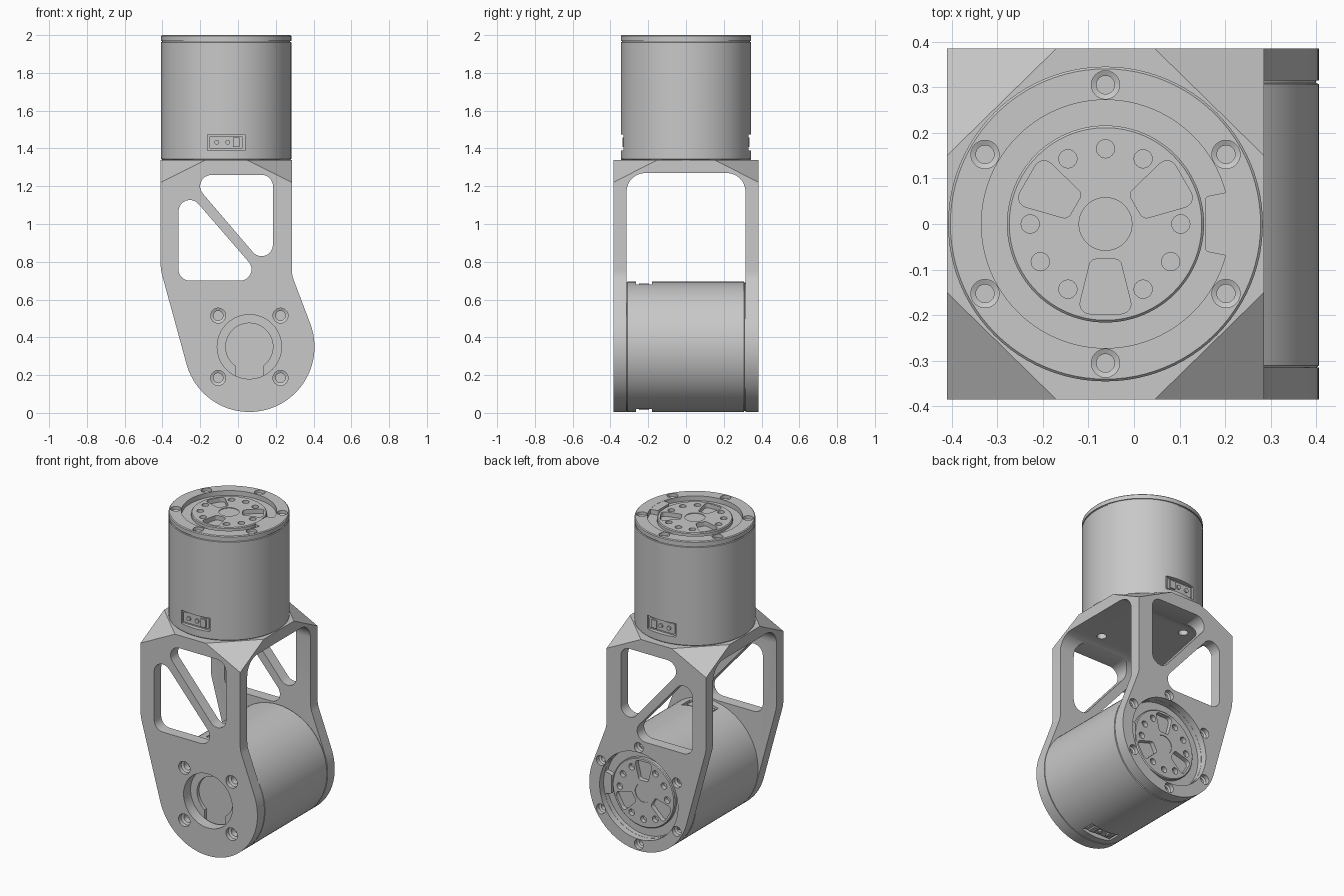
import bpy, bmesh
from math import sin, cos, tan, acos, asin, atan2, radians, pi, hypot
from mathutils import Vector, Matrix

if "Cube" in bpy.data.objects:
    bpy.data.objects.remove(bpy.data.objects["Cube"])

grey = bpy.data.materials.new("machined grey")
grey.use_nodes = True
grey.diffuse_color = (0.58, 0.58, 0.58, 1)
grey.node_tree.nodes["Principled BSDF"].inputs["Base Color"].default_value = grey.diffuse_color

AXES = {"x": lambda a, b, t: (t, a, b),
        "y": lambda a, b, t: (a, t, b),
        "z": lambda a, b, t: (a, b, t)}


def arc(cx, cy, r, a0=0.0, a1=2 * pi, n=64, closed=False):
    """Points along an arc; a full circle leaves out the last point."""
    return [(cx + r * cos(a0 + (a1 - a0) * i / n), cy + r * sin(a0 + (a1 - a0) * i / n))
            for i in range(n + (1 if closed else 0))]


def fillet(corners, n=8):
    """Round a polygon given as (x, y, radius) corners."""
    out = []
    for i, (x, y, r) in enumerate(corners):
        p = Vector((x, y))
        if r == 0:
            out.append((x, y))
            continue
        a = (Vector(corners[i - 1][:2]) - p).normalized()
        b = (Vector(corners[(i + 1) % len(corners)][:2]) - p).normalized()
        half = acos(a.dot(b)) / 2
        c = p + (a + b).normalized() * (r / sin(half))
        u, v = p + a * (r / tan(half)) - c, p + b * (r / tan(half)) - c
        start = atan2(u.y, u.x)
        sweep = atan2(u.x * v.y - u.y * v.x, u.dot(v))
        out += arc(c.x, c.y, r, start, start + sweep, n, True)
    return out


def add_prism(bm, pts, lo, hi, axis):
    f = AXES[axis]
    bottom = [bm.verts.new(f(a, b, lo)) for a, b in pts]
    top = [bm.verts.new(f(a, b, hi)) for a, b in pts]
    faces = [bm.faces.new(bottom), bm.faces.new(top)]
    for i in range(len(pts)):
        j = (i + 1) % len(pts)
        faces.append(bm.faces.new((bottom[i], bottom[j], top[j], top[i])))
    bmesh.ops.recalc_face_normals(bm, faces=faces)


def add_lathe(bm, profile, n, matrix=Matrix()):
    """Spin an (r, z) profile, which starts and ends on the axis, about z."""
    part = bmesh.new()
    verts = [part.verts.new((r, 0, z)) for r, z in profile]
    edges = [part.edges.new(pair) for pair in zip(verts, verts[1:])]
    bmesh.ops.spin(part, geom=verts + edges, cent=(0, 0, 0), axis=(0, 0, 1),
                   angle=2 * pi, steps=n)
    bmesh.ops.remove_doubles(part, verts=part.verts, dist=1e-5)
    bmesh.ops.recalc_face_normals(part, faces=part.faces)
    part.transform(matrix)
    mesh = bpy.data.meshes.new("lathe part")
    part.to_mesh(mesh)
    part.free()
    bm.from_mesh(mesh)
    bpy.data.meshes.remove(mesh)


def make(name, bm):
    mesh = bpy.data.meshes.new(name)
    bm.to_mesh(mesh)
    bm.free()
    mesh.materials.append(grey)
    obj = bpy.data.objects.new(name, mesh)
    bpy.context.collection.objects.link(obj)
    return obj


def cut(obj, bm):
    """Subtract the solids in bm from obj."""
    cutter = make("cutter", bm)
    cutter.hide_render = True
    mod = obj.modifiers.new("cut", "BOOLEAN")
    mod.operation, mod.solver, mod.object = "DIFFERENCE", "EXACT", cutter
    bpy.context.view_layer.update()
    mesh = bpy.data.meshes.new_from_object(obj.evaluated_get(bpy.context.evaluated_depsgraph_get()))
    obj.modifiers.clear()
    obj.data = mesh
    bpy.data.objects.remove(cutter)


def finish(obj, matrix=Matrix()):
    obj.matrix_world = matrix
    bpy.ops.object.select_all(action="DESELECT")
    obj.select_set(True)
    bpy.context.view_layer.objects.active = obj
    bpy.ops.object.shade_smooth_by_angle(angle=radians(30))


def rect(x0, x1, y0, y1, r=0):
    return fillet([(x0, y0, r), (x1, y0, r), (x1, y1, r), (x0, y1, r)], 4)


R = 0.345                      # motor and bracket-end radius
TOP_X = -0.0625                # upper motor axis
PX, PZ = 0.06, 0.35            # lower motor axis
SCREW = [(0, 0.03), (0.031, 0.03), (0.031, -0.02), (0.02, -0.025), (0.02, -0.06), (0, -0.06)]
RING = [radians(30 + 60 * k) for k in range(6)]


def motor(prefix, matrix, flange_r, flange_screws):
    # Housing, flange, recess and output rotor as one turned solid
    bm = bmesh.new()
    add_lathe(bm, [(0, 0), (0.34, 0), (R, 0.005), (R, 0.622), (0.339, 0.624), (0.339, 0.63),
                   (flange_r, 0.63), (flange_r, 0.655), (flange_r - 0.005, 0.66), (0.272, 0.66),
                   (0.272, 0.63), (0.216, 0.63), (0.216, 0.648), (0.211, 0.653), (0, 0.653)], 96)
    body = make(prefix + "_motor_body", bm)

    # Rotor pockets, bolt circle, hub line, cable sockets and rear recess
    bm = bmesh.new()
    for k in range(12):
        turn = Matrix.Rotation(radians(30 * k), 2)
        if k in (1, 5, 9):
            pocket = fillet([(0.077, -0.032, 0.015), (0.197, -0.062, 0.022),
                             (0.197, 0.062, 0.022), (0.077, 0.032, 0.015)], 5)
            add_prism(bm, [tuple(turn @ Vector(p)) for p in pocket], 0.625, 0.7, "z")
        else:
            add_prism(bm, arc(*(turn @ Vector((0.165, 0))), 0.02, n=24), 0.625, 0.7, "z")
    add_prism(bm, arc(0, 0, 0.058, n=40), 0.649, 0.7, "z")
    for s in (-1, 1):
        add_prism(bm, rect(-0.1, 0.1, 0.05, 0.135), s * 0.318, s * 0.4, "y")
    w = 0.074
    gap = asin(w / 0.125)
    add_prism(bm, arc(0, 0, 0.125, pi / 2 + gap, 2.5 * pi - gap, 48, True) + [(w, 0.18), (-w, 0.18)],
              -0.02, 0.02, "z")
    if flange_screws:
        for a in RING:
            add_lathe(bm, SCREW, 24, Matrix.Translation((0.305 * cos(a), 0.305 * sin(a), 0.66)))
    cut(body, bm)
    finish(body, matrix)

    # Index tab reaching in from the flange
    bm = bmesh.new()
    add_prism(bm, fillet([(0.218, -0.06, 0.012), (0.278, -0.072, 0), (0.278, 0.072, 0),
                          (0.218, 0.06, 0.012)], 5), 0.62, 0.659, "z")
    finish(make(prefix + "_index_tab", bm), matrix)

    # Cable connectors set in the sockets
    for side, s in (("front", -1), ("back", 1)):
        bm = bmesh.new()
        add_prism(bm, rect(-0.088, 0.088, 0.06, 0.125, 0.006), s * 0.31, s * 0.326, "y")
        add_prism(bm, rect(0.035, 0.07, 0.067, 0.118), s * 0.32, s * 0.335, "y")
        for x in (-0.05, 0.008):
            add_prism(bm, arc(x, 0.0925, 0.013, n=16), s * 0.32, s * 0.335, "y")
        finish(make(prefix + "_connector_" + side, bm), matrix)


motor("upper", Matrix.Translation((TOP_X, 0, 1.34)), R, True)
motor("lower", Matrix.Translation((PX, -0.315, PZ)) @ Matrix.Rotation(-pi / 2, 4, "X"), 0.30, False)

# Bracket side outline: straight top, tangents running into the round end


def tangent(x, z, sign):
    dx, dz = x - PX, z - PZ
    return atan2(dz, dx) + sign * acos(R / hypot(dx, dz))


LEFT, RIGHT, Y = -0.41, 0.285, 0.385
a_right, a_left = tangent(RIGHT, 0.73, -1), tangent(LEFT, 0.76, 1)
outline = [(LEFT, 0.76, 0.25), (LEFT, 1.34, 0), (RIGHT, 1.34, 0), (RIGHT, 0.73, 0.15)]
outline += [(x, z, 0) for x, z in arc(PX, PZ, R, a_right, a_left - 2 * pi, 64, True)]
bm = bmesh.new()
add_prism(bm, fillet(outline), -Y, Y, "y")

# Sloping cuts on the four upper corners
half_width = (RIGHT - LEFT) / 2
for sx in (-1, 1):
    for sy in (-1, 1):
        bmesh.ops.bisect_plane(bm, geom=bm.verts[:] + bm.edges[:] + bm.faces[:], clear_outer=True,
                               plane_co=(TOP_X + sx * half_width, sy * Y, 1.22),
                               plane_no=Vector((sx / 0.24, sy / 0.235, 1 / 0.12)).normalized())
        bmesh.ops.holes_fill(bm, edges=[e for e in bm.edges if e.is_boundary])
bmesh.ops.recalc_face_normals(bm, faces=bm.faces)
bracket = make("bracket", bm)

# Opening between the two side plates
bm = bmesh.new()
add_prism(bm, fillet([(-0.315, -0.2, 0), (0.315, -0.2, 0), (0.315, 1.27, 0.1), (-0.315, 1.27, 0.1)]),
          -1, 1, "x")
cut(bracket, bm)

# Triangular windows through both plates, leaving a diagonal strut
bm = bmesh.new()
add_prism(bm, fillet([(-0.271, 1.26, 0.06), (0.185, 1.26, 0.06), (0.185, 0.727, 0.06)]), -1, 1, "y")
add_prism(bm, fillet([(-0.315, 0.70, 0.06), (0.143, 0.70, 0.06), (-0.315, 1.228, 0.06)]), -1, 1, "y")

# Bores and screw holes
add_prism(bm, arc(PX, PZ, 0.17), -0.5, -0.25, "y")
add_prism(bm, arc(PX, PZ, 0.273, n=96), 0.25, 0.5, "y")
for a in RING:
    add_lathe(bm, SCREW, 24, Matrix.Translation((PX + 0.305 * cos(a), Y, PZ + 0.305 * sin(a)))
              @ Matrix.Rotation(-pi / 2, 4, "X") @ Matrix.Diagonal((1, 1, 1.3, 1)))
for sx in (-1, 1):
    for sy in (-1, 1):
        add_lathe(bm, SCREW, 24, Matrix.Translation((PX + sx * 0.165, -Y, PZ + sy * 0.165))
                  @ Matrix.Rotation(pi / 2, 4, "X") @ Matrix.Diagonal((1.28, 1.28, 1.3, 1)))
        add_prism(bm, arc(TOP_X + sx * 0.165, sy * 0.165, 0.028, n=24), 1.265, 1.4, "z")
cut(bracket, bm)
finish(bracket)
